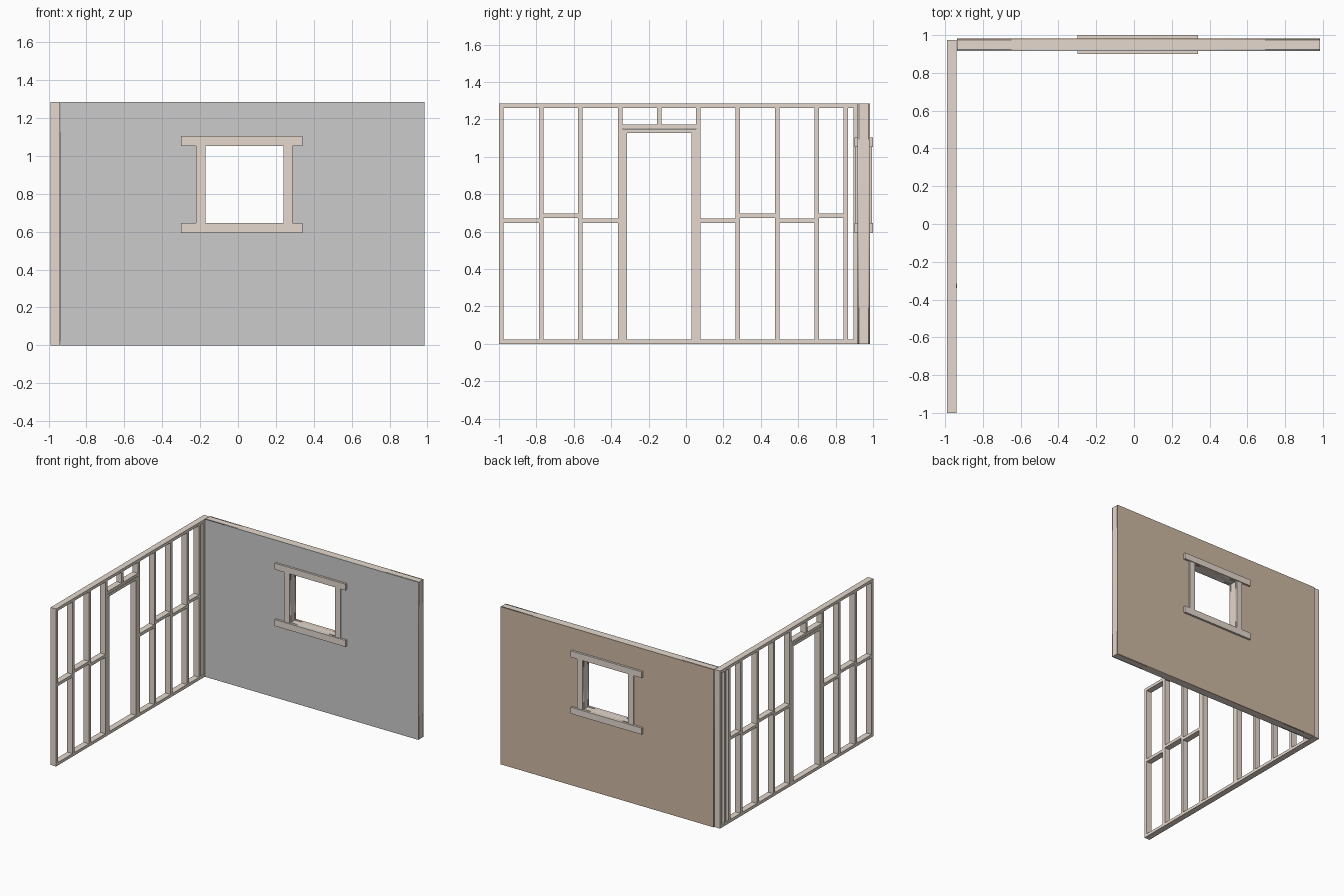
import bpy
from math import pi

if "Cube" in bpy.data.objects:
    bpy.data.objects.remove(bpy.data.objects["Cube"])

H, T = 1.285, 0.024           # wall height, lumber thickness
LX0, LX1 = -0.99, -0.941      # side wall depth
BY0, BY1 = 0.925, 0.975       # back wall frame depth
BX0, BX1 = -0.938, 0.985      # back wall length
WX0, WX1, WZ0, WZ1 = -0.171, 0.239, 0.645, 1.053   # window opening
TOP = H - T


def material(name, rgb):
    m = bpy.data.materials.new(name)
    m.diffuse_color = (*rgb, 1)
    m.use_nodes = True
    m.node_tree.nodes["Principled BSDF"].inputs["Base Color"].default_value = m.diffuse_color
    return m


wood = material("pale_wood", (0.78, 0.69, 0.62))
board = material("brown_board", (0.62, 0.49, 0.37))


def box(name, x, y, z, mat=wood):
    """Box given as (min, max) ranges on each axis."""
    bpy.ops.mesh.primitive_cube_add(size=1, location=[sum(r) / 2 for r in (x, y, z)])
    o = bpy.context.object
    o.name = name
    o.scale = [r[1] - r[0] for r in (x, y, z)]
    bpy.ops.object.transform_apply(location=False, rotation=False, scale=True)
    o.data.materials.append(mat)
    return o


def around(c):
    return (c - T / 2, c + T / 2)


# ---- Side wall: plates and studs
side = (LX0, LX1)
box("side_bottom_plate", side, (-1, BY1), (0, T))
box("side_top_plate", side, (-1, BY1), (TOP, H))
studs = [-0.988, -0.775, -0.565, -0.352, 0.066, 0.277, 0.487, 0.698, 0.855, 0.908, 0.963]
for y in studs:
    box("side_stud", side, around(y), (T, TOP))

# Staggered blocking between studs, leaving the doorway free
for i in (0, 1, 2, 4, 5, 6, 7):
    z = 0.685 if i in (1, 5, 7) else 0.659
    box("side_blocking", side, (studs[i] + T / 2, studs[i + 1] - T / 2), around(z))

# Door trimmers, doubled header and cripple
d0, d1 = -0.352 + T / 2, 0.066 - T / 2
box("door_trimmer_near", (LX0, LX1 + 0.003), (d0, d0 + T), (T, 1.126))
box("door_trimmer_far", side, (d1 - T, d1), (T, 1.126))
box("door_header_lower", side, (d0, d1), (1.126, 1.149))
box("door_header_upper", side, (d0, d1), (1.151, 1.173))
box("door_cripple", side, around(-0.143), (1.173, TOP))

# ---- Back wall frame
depth = (BY0, BY1)
box("back_bottom_plate", (BX0, BX1), depth, (0, T))
box("back_top_plate", (BX0, BX1), depth, (TOP, H))
for x in (-0.926, -0.715, -0.505, -0.295, 0.363, 0.57, 0.77, 0.973):
    box("back_stud", around(x), depth, (T, TOP))
box("window_jack_left", (WX0 - T, WX0), depth, (T, TOP))
box("window_jack_right", (WX1, WX1 + T), depth, (T, TOP))
box("window_rough_sill", (WX0, WX1), depth, (WZ0 - T, WZ0))
box("window_rough_header", (WX0, WX1), depth, (WZ1, WZ1 + T))


# ---- Wall sheets with a window hole (filled 2D outline)
def sheet(name, y0, y1, mat=None):
    cu = bpy.data.curves.new(name, 'CURVE')
    cu.dimensions, cu.fill_mode = '2D', 'BOTH'
    cu.extrude = (y1 - y0) / 2
    for x0, x1, z0, z1 in ((BX0, BX1, 0, H), (WX0, WX1, WZ0, WZ1)):
        s = cu.splines.new('POLY')
        s.points.add(3)
        for p, (x, z) in zip(s.points, ((x0, z0), (x1, z0), (x1, z1), (x0, z1))):
            p.co = (x, z, 0, 1)
        s.use_cyclic_u = True
    if mat:
        cu.materials.append(mat)
    o = bpy.data.objects.new(name, cu)
    o.location.y = (y0 + y1) / 2
    o.rotation_euler.x = pi / 2
    bpy.context.collection.objects.link(o)
    bpy.ops.object.select_all(action='DESELECT')
    o.select_set(True)
    bpy.context.view_layer.objects.active = o
    bpy.ops.object.convert(target='MESH')


IN, OUT = 0.917, 0.983
sheet("inner_sheet", IN, BY0)
sheet("outer_sheet", BY1, OUT, board)

# ---- Window casing on both faces
for face, a, b, ja, jb in (("inner", 0.90, IN, 0.906, IN), ("outer", OUT, 1.0, OUT, 0.994)):
    box(face + "_head_casing", (-0.30, 0.34), (a, b), (WZ1, 1.104))
    box(face + "_sill_casing", (-0.30, 0.34), (a, b), (0.592, WZ0))
    box(face + "_left_casing", (-0.221, WX0), (ja, jb), (WZ0, WZ1))
    box(face + "_right_casing", (WX1, 0.289), (ja, jb), (WZ0, WZ1))
